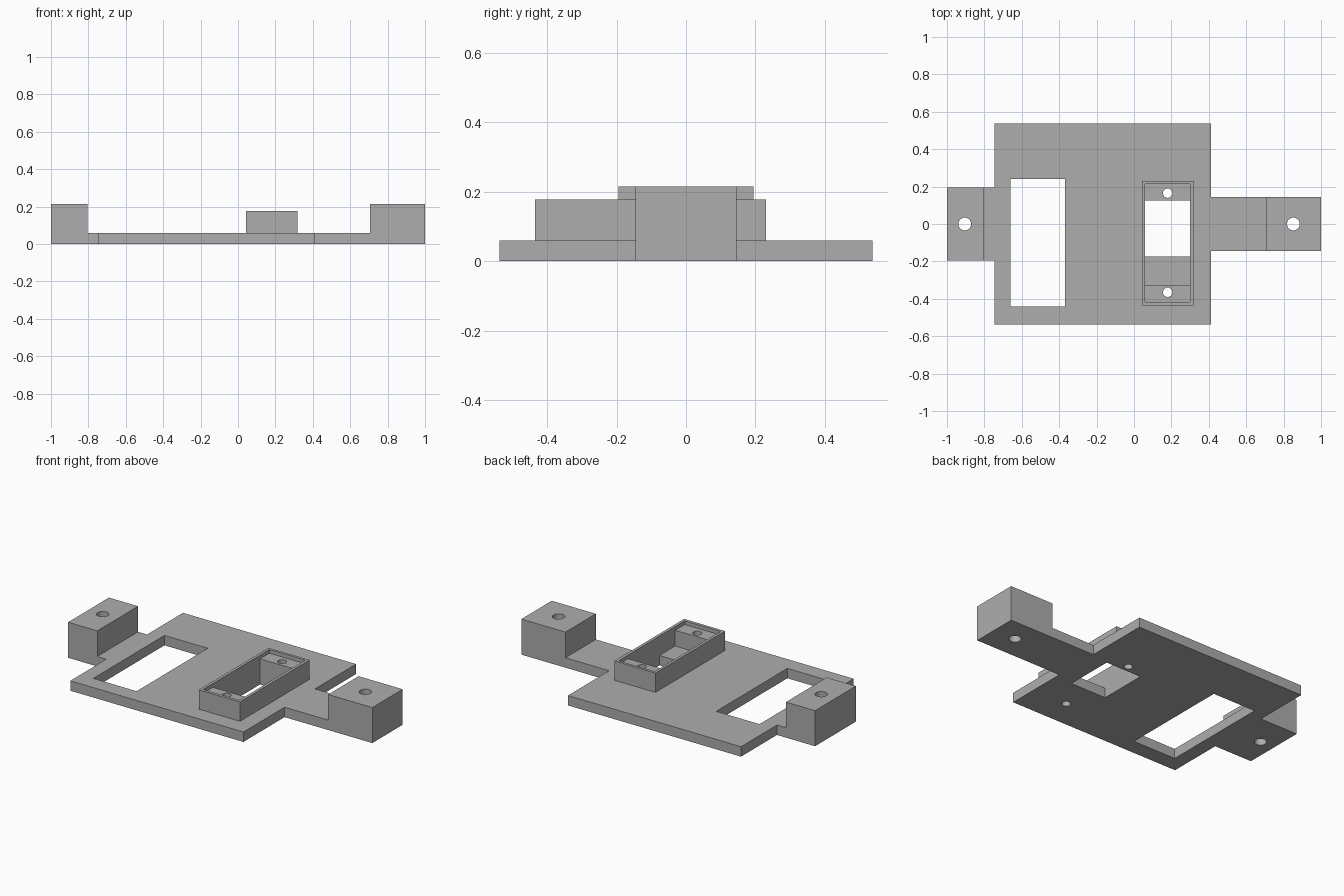
import bpy
import bmesh
from math import radians

if "Cube" in bpy.data.objects:
    bpy.data.objects.remove(bpy.data.objects["Cube"], do_unlink=True)

# One plain grey plastic
grey = bpy.data.materials.new("grey_plastic")
grey.use_nodes = True
grey.diffuse_color = (0.42, 0.42, 0.42, 1)
grey.node_tree.nodes["Principled BSDF"].inputs["Base Color"].default_value = grey.diffuse_color

PLATE_Z, FRAME_Z, BLOCK_Z = 0.06, 0.177, 0.215
PAD_Z = 0.155


def prism(name, outline, z0, z1):
    """Extrude a counter-clockwise outline from z0 to z1."""
    bm = bmesh.new()
    base = bm.faces.new([bm.verts.new((x, y, z0)) for x, y in outline])
    grown = bmesh.ops.extrude_face_region(bm, geom=[base])
    top = [v for v in grown["geom"] if isinstance(v, bmesh.types.BMVert)]
    bmesh.ops.translate(bm, verts=top, vec=(0, 0, z1 - z0))
    bmesh.ops.recalc_face_normals(bm, faces=bm.faces)
    mesh = bpy.data.meshes.new(name)
    bm.to_mesh(mesh)
    bm.free()
    mesh.materials.append(grey)
    obj = bpy.data.objects.new(name, mesh)
    bpy.context.collection.objects.link(obj)
    return obj


def box(name, x0, x1, y0, y1, z0, z1):
    return prism(name, [(x0, y0), (x1, y0), (x1, y1), (x0, y1)], z0, z1)


def drill(x, y, radius):
    bpy.ops.mesh.primitive_cylinder_add(vertices=40, radius=radius, depth=1, location=(x, y, 0))
    return bpy.context.object


def cut(obj, *cutters):
    """Subtract each cutter from the part, then discard it."""
    bpy.ops.object.select_all(action="DESELECT")
    bpy.context.view_layer.objects.active = obj
    obj.select_set(True)
    for cutter in cutters:
        cutter.hide_render = True
        mod = obj.modifiers.new("cut", "BOOLEAN")
        mod.operation = "DIFFERENCE"
        mod.solver = "EXACT"
        mod.object = cutter
        bpy.ops.object.modifier_apply(modifier=mod.name)
        bpy.data.objects.remove(cutter, do_unlink=True)
    bpy.ops.object.shade_smooth_by_angle(angle=radians(30))


# Base plate with a narrow tab at each end
half = [(-0.805, -0.195), (-0.745, -0.195), (-0.745, -0.538), (0.413, -0.538),
        (0.413, -0.145), (0.705, -0.145)]
outline = half + [(x, -y) for x, y in reversed(half)]
plate = prism("base_plate", outline, 0, PLATE_Z)

# Screw positions of the raised frame
screws = [(0.18, 0.165), (0.18, -0.365)]

cut(plate,
    box("window_cutter", -0.66, -0.37, -0.44, 0.24, -1, 1),
    box("opening_cutter", 0.06, 0.30, -0.175, 0.125, -1, 1),
    *[drill(x, y, 0.025) for x, y in screws])

# Raised frame with recessed screw pads around an open well
frame = box("raised_frame", 0.043, 0.318, -0.435, 0.23, PLATE_Z, FRAME_Z)
cut(frame,
    box("recess_cutter", 0.06, 0.30, -0.417, 0.214, PAD_Z, 1),
    box("well_cutter", 0.06, 0.30, -0.325, 0.125, -1, 1),
    *[drill(x, y, 0.025) for x, y in screws])

# Tall mounting blocks at the ends
for name, x0, x1, depth, hole_x in [("right_mounting_block", -1, -0.805, 0.195, -0.905),
                                    ("left_mounting_block", 0.705, 1, 0.145, 0.852)]:
    block = box(name, x0, x1, -depth, depth, 0, BLOCK_Z)
    cut(block, drill(hole_x, 0, 0.034))
